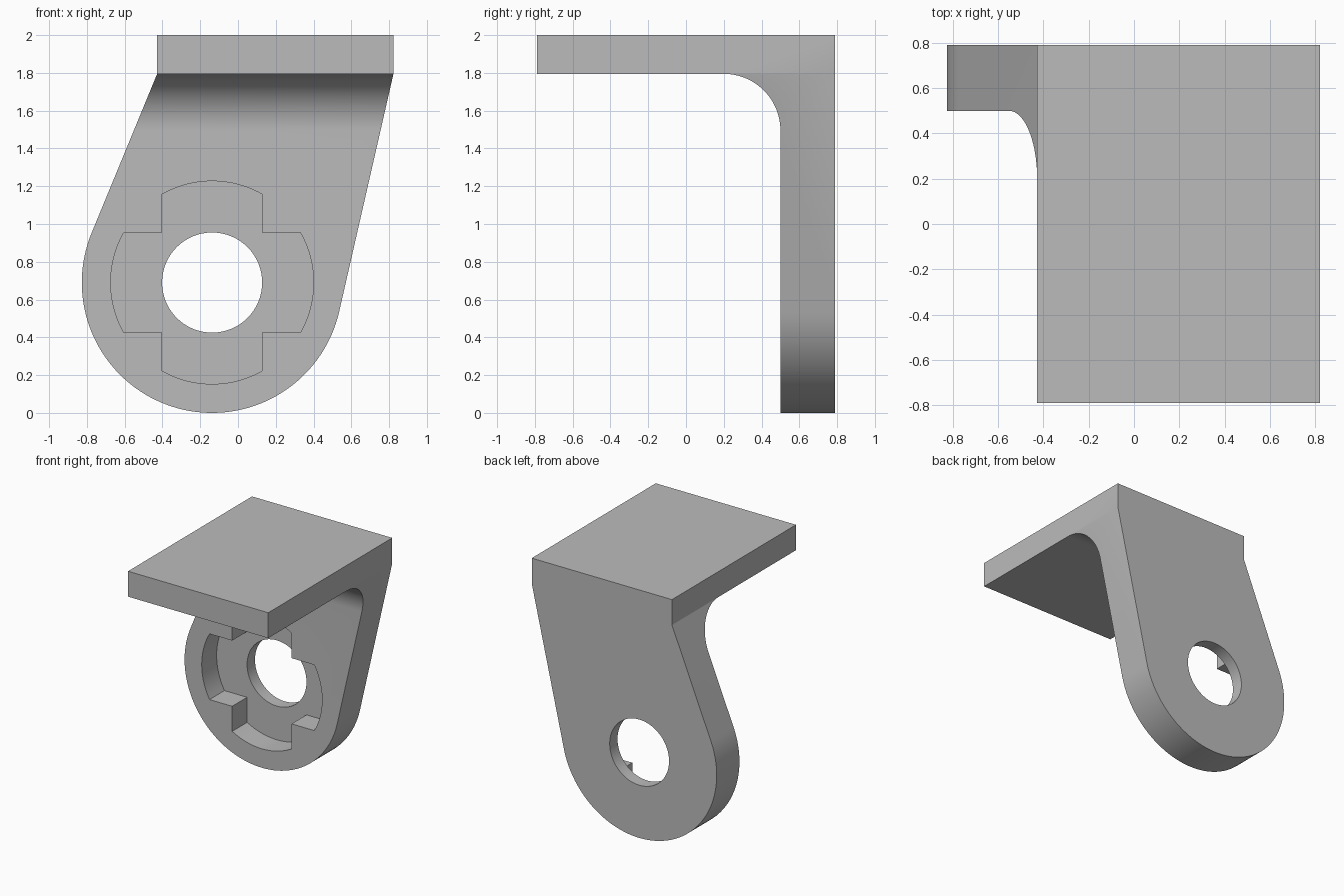
import bpy, bmesh
from math import sin, cos, asin, acos, atan2, hypot, pi, radians

cube = bpy.data.objects.get("Cube")
if cube:
    bpy.data.objects.remove(cube, do_unlink=True)

# Main dimensions
CX, CZ, R = -0.137, 0.69, 0.69       # rounded end of the plate
LEFT, RIGHT = -0.428, 0.823          # shelf sides
BACK, FACE = 0.79, 0.50              # plate back and front
TOP, UNDER = 2.0, 1.795              # shelf top and underside
FILLET, HOLE, POCKET, DEPTH = 0.3, 0.265, 0.537, 0.19

grey = bpy.data.materials.new("light grey")
grey.use_nodes = True
colour = (0.5, 0.5, 0.5, 1)
grey.diffuse_color = colour
grey.node_tree.nodes["Principled BSDF"].inputs["Base Color"].default_value = colour


def arc(cx, cy, r, a, b, n):
    return [(cx + r * cos(a + (b - a) * i / n), cy + r * sin(a + (b - a) * i / n))
            for i in range(n + 1)]


def prism(name, points, axis, start, end):
    """Extrude a flat outline along x or y."""
    bm = bmesh.new()
    place = (lambda p: (start, p[0], p[1])) if axis == "x" else (lambda p: (p[0], start, p[1]))
    face = bm.faces.new([bm.verts.new(place(p)) for p in points])
    out = bmesh.ops.extrude_face_region(bm, geom=[face])
    step = (end - start, 0, 0) if axis == "x" else (0, end - start, 0)
    bmesh.ops.translate(bm, vec=step,
                        verts=[v for v in out["geom"] if isinstance(v, bmesh.types.BMVert)])
    bmesh.ops.recalc_face_normals(bm, faces=bm.faces)
    mesh = bpy.data.meshes.new(name)
    bm.to_mesh(mesh)
    bm.free()
    mesh.materials.append(grey)
    obj = bpy.data.objects.new(name, mesh)
    bpy.context.collection.objects.link(obj)
    return obj


def combine(obj, tool, operation):
    mod = obj.modifiers.new(operation, "BOOLEAN")
    mod.operation, mod.solver, mod.object = operation, "EXACT", tool
    bpy.context.view_layer.objects.active = obj
    bpy.ops.object.modifier_apply(modifier=mod.name)
    bpy.data.objects.remove(tool, do_unlink=True)


def tangent(px, side):
    dx, dz = px - CX, UNDER - CZ
    return atan2(dz, dx) + side * acos(R / hypot(dx, dz))


# Bracket: L-shaped section with a fillet in the inner corner
section = [(-BACK, UNDER), (-BACK, TOP), (BACK, TOP), (BACK, 0 - 0.1), (FACE, 0 - 0.1)]
section += arc(FACE - FILLET, UNDER - FILLET, FILLET, 0, pi / 2, 24)
bracket = prism("bracket", section, "x", -1, 1)

# Front outline: straight shelf sides tapering onto the rounded end
outline = [(LEFT, UNDER), (LEFT, TOP + 0.1), (RIGHT, TOP + 0.1), (RIGHT, UNDER)]
outline += arc(CX, CZ, R, tangent(RIGHT, -1), tangent(LEFT, 1) - 2 * pi, 72)
combine(bracket, prism("outline_tool", outline, "y", -1, 1), "INTERSECT")

# Cross-shaped pocket with curved arm ends
half = asin(HOLE / POCKET)
cross = []
for k in range(4):
    a = k * pi / 2
    cross += arc(CX, CZ, POCKET, a - half, a + half, 20)
    cross.append((CX + HOLE * 2 ** 0.5 * cos(a + pi / 4), CZ + HOLE * 2 ** 0.5 * sin(a + pi / 4)))
combine(bracket, prism("pocket_tool", cross, "y", FACE - 0.1, FACE + DEPTH), "DIFFERENCE")

# Round hole through the plate
ring = arc(CX, CZ, HOLE, 0, 2 * pi, 64)[:-1]
combine(bracket, prism("hole_tool", ring, "y", FACE - 0.1, BACK + 0.1), "DIFFERENCE")

# Smooth the curved walls, keep the edges sharp
bpy.ops.object.select_all(action="DESELECT")
bracket.select_set(True)
bpy.context.view_layer.objects.active = bracket
bpy.ops.object.shade_smooth_by_angle(angle=radians(20))
